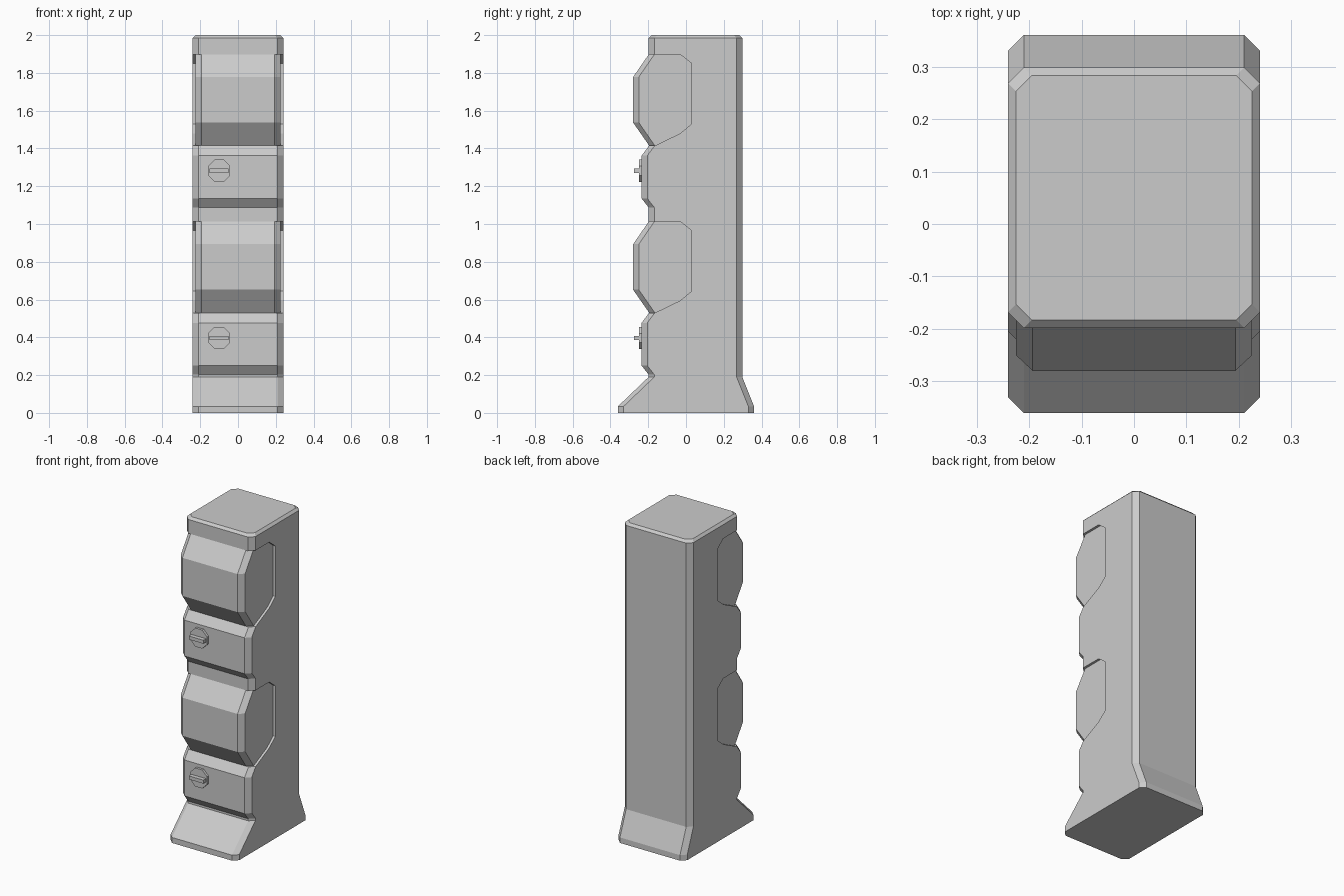
import bpy, bmesh, math

if "Cube" in bpy.data.objects:
    bpy.data.objects.remove(bpy.data.objects["Cube"])

C = 0.03       # vertical edge chamfer
STEP = 0.885   # spacing of the repeated modules


def loft(name, rings):
    """Skin a list of equal-length point rings and cap both ends."""
    bm = bmesh.new()
    loops = [[bm.verts.new(p) for p in r] for r in rings]
    n = len(loops[0])
    for a, b in zip(loops, loops[1:]):
        for i in range(n):
            j = (i + 1) % n
            bm.faces.new((a[i], a[j], b[j], b[i]))
    bm.faces.new(loops[0])
    bm.faces.new(loops[-1])
    bmesh.ops.recalc_face_normals(bm, faces=bm.faces)
    mesh = bpy.data.meshes.new(name)
    bm.to_mesh(mesh)
    bm.free()
    ob = bpy.data.objects.new(name, mesh)
    bpy.context.collection.objects.link(ob)
    return ob


def octagon(z, front, back, w=0.24):
    """Chamfered rectangle at height z."""
    return [(-w + C, front, z), (w - C, front, z), (w, front + C, z), (w, back - C, z),
            (w - C, back, z), (-w + C, back, z), (-w, back - C, z), (-w, front + C, z)]


# cabinet body: height, front y, back y
B = 0.298
levels = [(0, -0.36, 0.36), (0.035, -0.36, 0.36), (0.19, -0.198, B)]
for dz in (0, STEP):
    levels += [(z + dz, y, B) for z, y in
               ((0.203, -0.198), (0.25, -0.235), (0.477, -0.235), (0.53, -0.195), (1.012, -0.198))]
levels.append((1.985, -0.198, B))
rings = [octagon(*l) for l in levels]
rings.append(octagon(2.0, -0.183, 0.283, 0.225))
body = loft("cabinet_body", rings)

# rear outline shared by hoods and their recesses
REAR = [(-0.03, 1.012), (0.03, 0.965), (0.03, 0.645), (-0.03, 0.595)]
FRONT = [(-0.195, 0.53), (-0.28, 0.652), (-0.28, 0.893), (-0.198, 1.012)]


def hood_ring(x, inset, dz):
    return ([(x, y + inset, z + dz) for y, z in FRONT] +
            [(x, y, z + dz) for y, z in REAR] + [(x, -0.164, 0.53 + dz)])


for tag, dz in (("lower", 0), ("upper", STEP)):
    # side recess cut through the body
    outline = [(-0.4, 0.53), (-0.4, 1.012)] + REAR + [(-0.164, 0.53)]
    cutter = loft("recess_cutter", [[(x, y, z + dz) for y, z in outline] for x in (-0.3, 0.3)])
    cutter.hide_render = True
    mod = body.modifiers.new("recess", 'BOOLEAN')
    mod.operation = 'DIFFERENCE'
    mod.solver = 'EXACT'
    mod.object = cutter
    bpy.context.view_layer.objects.active = body
    bpy.ops.object.modifier_apply(modifier=mod.name)
    bpy.data.objects.remove(cutter)

    # bulging hood
    loft(tag + "_hood", [hood_ring(x, i, dz) for x, i in
                         ((-0.225, C), (-0.193, 0), (0.193, 0), (0.225, C))])

    # octagonal knob with grip bar
    kx, kz, r = -0.1, 0.397 + dz, 0.0635
    angles = [math.pi / 8 + i * math.pi / 4 for i in range(8)]
    loft(tag + "_knob", [[(kx + r * math.cos(a), y, kz + r * math.sin(a)) for a in angles]
                         for y in (-0.225, -0.25)])
    loft(tag + "_knob_grip", [[(kx + sx * 0.051, y, kz + sz * 0.011) for sx, sz in
                               ((-1, -1), (1, -1), (1, 1), (-1, 1))] for y in (-0.24, -0.276)])
